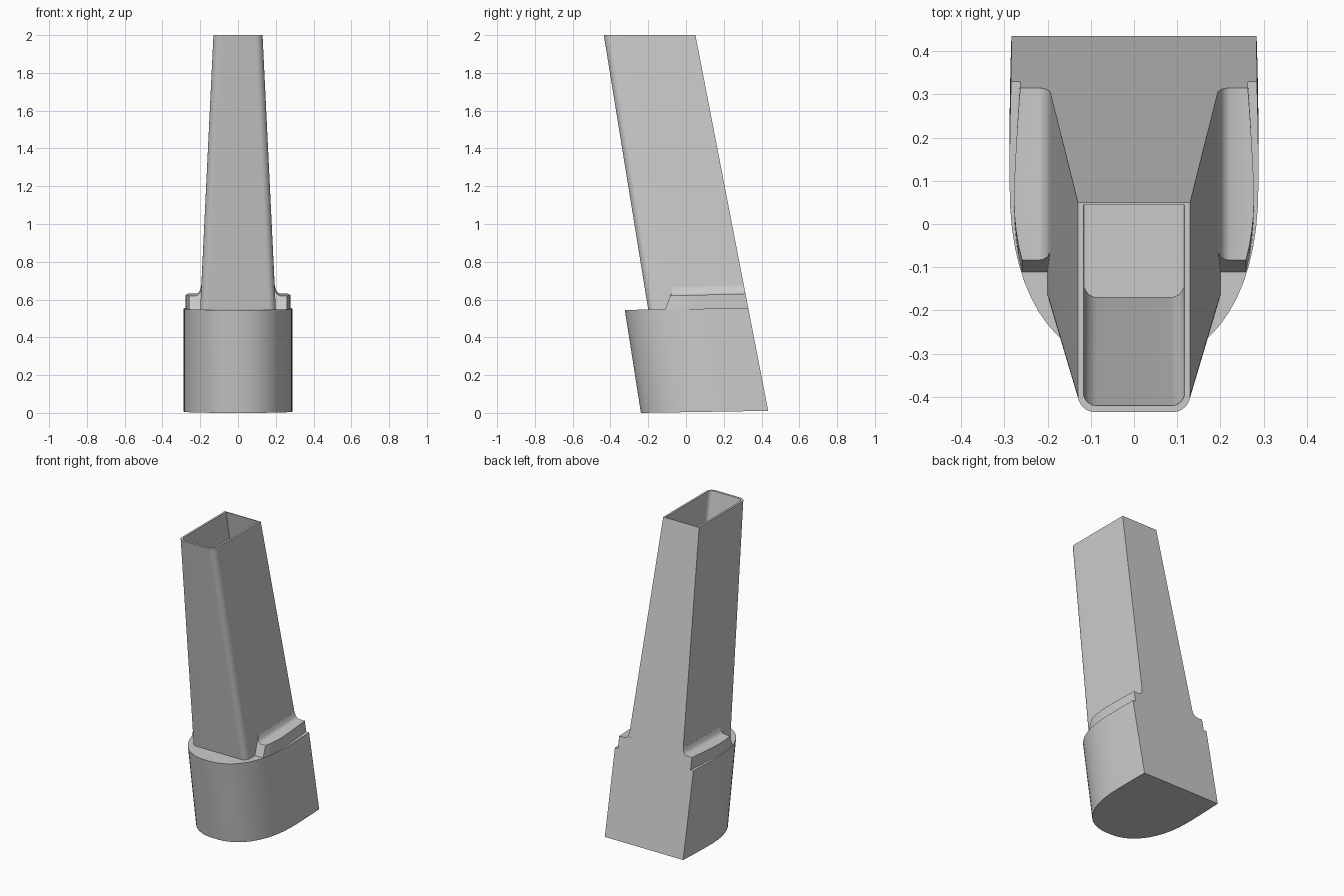
import bpy, bmesh, math

if "Cube" in bpy.data.objects:
    bpy.data.objects.remove(bpy.data.objects["Cube"])

ARC, SIDE = 14, 4          # points on the rounded front / straight side of each half ring


def back(z):               # slanted flat back plane
    return 0.437 - 0.1935 * z


def half_width(y):         # base outline (at its top), superelliptic front
    if y > 0.1:
        return 0.288 - 0.07 * (y - 0.1) ** 2
    u = min(1, (0.1 - y) / 0.425)
    return 0.288 * (1 - u ** 2.3) ** (1 / 2.3)


def mirrored(half):
    return half + [(-x, y, z) for x, y, z in reversed(half)]


def base_ring(z0, tilt):
    shift = 0.156 * (0.545 - z0)
    yb = back(z0 + 0.01) - shift
    pts = [(half_width(yb + (0.1 - yb) * i / SIDE), yb + (0.1 - yb) * i / SIDE) for i in range(SIDE)]
    for i in range(ARC + 1):
        a = 0.95 * math.pi / 2 * i / ARC
        y = 0.1 - 0.425 * math.sin(a) ** (2 / 2.3)
        pts.append((half_width(y), y))
    y0 = -0.325
    return mirrored([(x, y + shift, z0 + tilt * (y - y0)) for x, y in pts])


def tube_ring(hw, yf, yb, r, z0, tilt=0):
    pts = [(hw, yb + (yf + r - yb) * i / SIDE) for i in range(SIDE)]
    for i in range(ARC + 1):
        a = math.pi / 2 * i / ARC
        pts.append((hw - r + r * math.cos(a), yf + r - r * math.sin(a)))
    return mirrored([(x, y, z0 + tilt * (y + 0.325)) for x, y in pts])


def loft(name, rings, open_pair=None):
    bm = bmesh.new()
    vs = [[bm.verts.new(p) for p in ring] for ring in rings]
    n = len(vs[0])
    for k in range(len(vs) - 1):
        for i in range(n - 1 if k == open_pair else n):
            j = (i + 1) % n
            bm.faces.new((vs[k][i], vs[k][j], vs[k + 1][j], vs[k + 1][i]))
    bm.faces.new(vs[0])
    bm.faces.new(vs[-1])
    bmesh.ops.recalc_face_normals(bm, faces=bm.faces[:])
    me = bpy.data.meshes.new(name)
    bm.to_mesh(me)
    bm.free()
    ob = bpy.data.objects.new(name, me)
    bpy.context.collection.objects.link(ob)
    bpy.ops.object.select_all(action='DESELECT')
    ob.select_set(True)
    bpy.context.view_layer.objects.active = ob
    bpy.ops.object.shade_smooth_by_angle(angle=math.radians(30))
    return ob


# Base collar, tapered leaning tube and its blind cavity in one shell
loft("tube_and_base", [
    base_ring(0.0, 0.016),
    base_ring(0.545, 0.015),
    tube_ring(0.20, -0.20, back(0.555), 0.04, 0.545, 0.015),
    tube_ring(0.13, -0.435, back(2), 0.04, 2.0),
    tube_ring(0.117, -0.42, back(2) - 0.006, 0.03, 2.0),
    tube_ring(0.115, -0.17, back(0.47) - 0.012, 0.03, 0.47),
], open_pair=1)


# Raised side rails with a small fillet against the tube
def rail_ring(t, side):
    y_mid = -0.11 + 0.44 * t
    xo = half_width(y_mid) - 0.003 - 0.018 * t
    zt = 0.62 + 0.011 * t
    prof = [(0.185, 0.54), (xo, 0.54), (xo, zt), (0.222, zt), (0.21, zt + 0.006),
            (0.201, zt + 0.018), (0.1945, zt + 0.045), (0.185, zt + 0.045)]
    ring = []
    for x, z in prof:
        yf = -0.11 + 0.375 * (z - 0.55)
        ring.append((side * x, yf + (back(z) - yf) * t, z))
    return ring


for label, side in (("right", 1), ("left", -1)):
    loft(label + "_rail", [rail_ring(i / 12, side) for i in range(13)])
